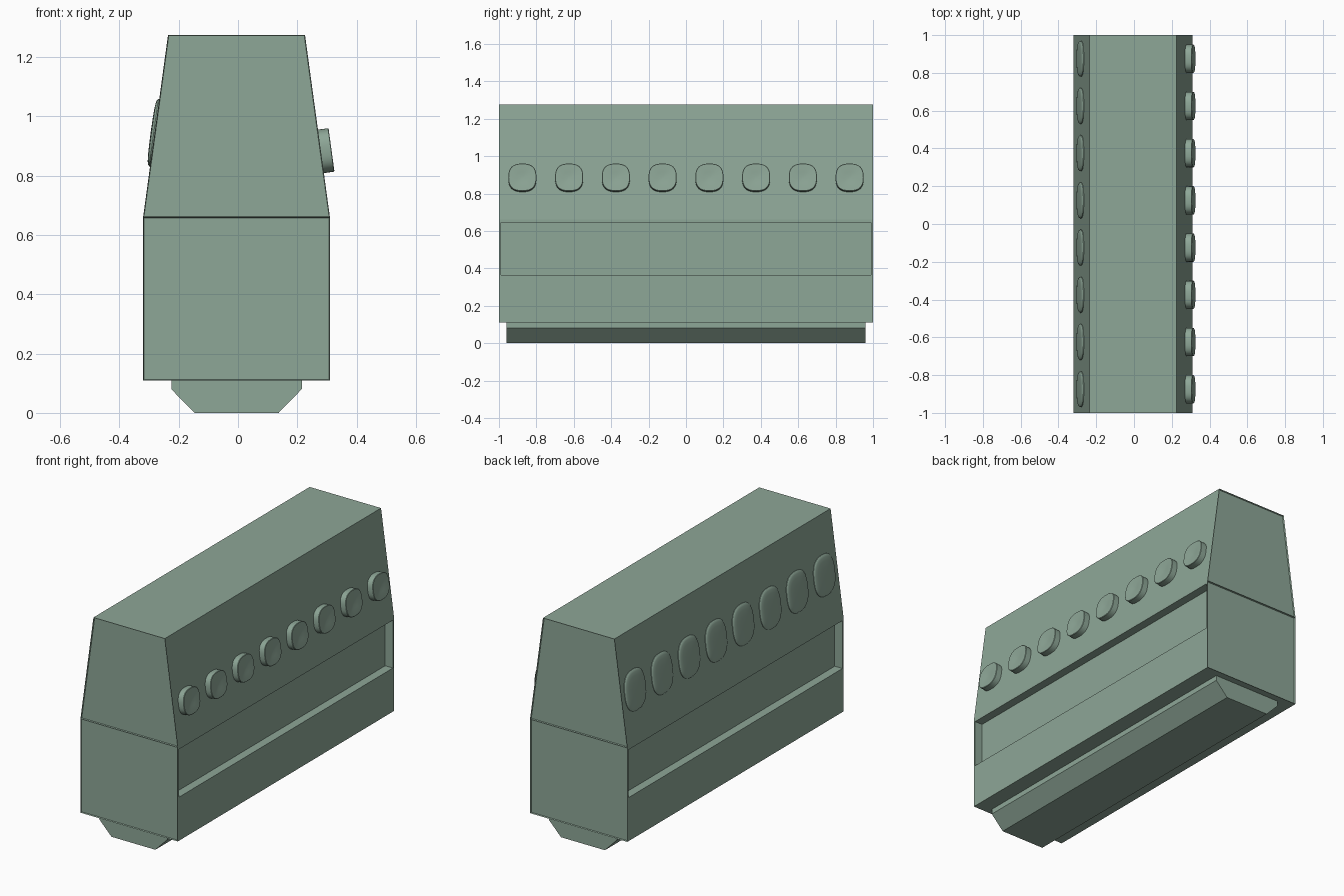
import bpy, bmesh, math
from mathutils import Vector

if "Cube" in bpy.data.objects:
    bpy.data.objects.remove(bpy.data.objects["Cube"])

green = bpy.data.materials.new("sage_green")
green.diffuse_color = (0.27, 0.385, 0.31, 1)
green.use_nodes = True
green.node_tree.nodes["Principled BSDF"].inputs["Base Color"].default_value = green.diffuse_color
CX = -0.005          # centre line of the casing
HALF = 0.315         # half width of the casing
TOP_HALF = 0.231     # half width at the top
Z0, Z1, Z2 = 0.11, 0.66, 1.275


def finish(bm, name):
    bmesh.ops.recalc_face_normals(bm, faces=bm.faces)
    mesh = bpy.data.meshes.new(name)
    bm.to_mesh(mesh)
    bm.free()
    ob = bpy.data.objects.new(name, mesh)
    bpy.context.collection.objects.link(ob)
    mesh.materials.append(green)
    return ob


def stacked_prism(rows, half_len):
    """Symmetric (half width, z) rows extruded along y, one end face per level."""
    bm = bmesh.new()
    rings = [[bm.verts.new((CX + sx * w, sy * half_len, z))
              for sx, sy in ((-1, -1), (1, -1), (1, 1), (-1, 1))] for w, z in rows]
    for a, b in zip(rings, rings[1:]):
        for i in range(4):
            j = (i + 1) % 4
            bm.faces.new((a[i], a[j], b[j], b[i]))
    bm.faces.new(rings[0][::-1])
    bm.faces.new(rings[-1])
    bmesh.ops.recalc_face_normals(bm, faces=bm.faces)
    return bm


# casing with slightly sunken end panels
bm = stacked_prism([(HALF, Z0), (HALF, Z1), (TOP_HALF, Z2)], 1.0)
ends = [f for f in bm.faces if abs(f.normal.y) > 0.9]
bmesh.ops.inset_individual(bm, faces=ends, thickness=0.004, depth=-0.008)
casing = finish(bm, "casing")

# long side recesses
for side, label in ((-1, "left"), (1, "right")):
    bm = bmesh.new()
    bmesh.ops.create_cube(bm, size=1)
    for v in bm.verts:
        v.co = Vector((CX + side * HALF + v.co.x * 0.10,
                       v.co.y * 1.98, 0.505 + v.co.z * 0.28))
    cutter = finish(bm, label + "_recess_cutter")
    cutter.hide_render = True
    cutter.hide_set(True)
    mod = casing.modifiers.new(label + "_recess", 'BOOLEAN')
    mod.object = cutter
    mod.operation = 'DIFFERENCE'
    mod.solver = 'EXACT'
bpy.context.view_layer.objects.active = casing
for mod in list(casing.modifiers):
    bpy.ops.object.modifier_apply(modifier=mod.name)
for label in ("left", "right"):
    bpy.data.objects.remove(bpy.data.objects[label + "_recess_cutter"])

# chamfered keel underneath
finish(stacked_prism([(0.142, 0), (0.22, 0.08), (0.22, Z0 + 0.01)], 0.96), "keel")


def button(name, side, y, z, ry, rz, rings, power=2.6, n=40):
    """Rounded-square button on a sloping side; rings are (scale, height)."""
    tilt = math.atan2(HALF - TOP_HALF, Z2 - Z1)
    out = Vector((side * math.cos(tilt), 0, math.sin(tilt)))
    up = Vector((-side * math.sin(tilt), 0, math.cos(tilt)))
    x = HALF - (z - Z1) * math.tan(tilt)
    base = Vector((CX + side * x, y, z))
    bm = bmesh.new()
    loops = []
    for s, h in rings:
        loop = []
        for i in range(n):
            c, d = math.cos(math.tau * i / n), math.sin(math.tau * i / n)
            a = math.copysign(abs(c) ** (2 / power), c) * ry * s
            b = math.copysign(abs(d) ** (2 / power), d) * rz * s
            loop.append(bm.verts.new(base + Vector((0, a, 0)) + up * b + out * h))
        loops.append(loop)
    for p, q in zip(loops, loops[1:]):
        for i in range(n):
            j = (i + 1) % n
            bm.faces.new((p[i], p[j], q[j], q[i]))
    bm.faces.new(loops[0])
    bm.faces.new(loops[-1])
    ob = finish(bm, name)
    bpy.ops.object.select_all(action='DESELECT')
    ob.select_set(True)
    bpy.context.view_layer.objects.active = ob
    bpy.ops.object.shade_smooth_by_angle(angle=math.radians(40))


# eight knobs on the right, eight low domed pads on the left
knob = [(1, -0.005), (1, 0.034), (0.97, 0.036), (0.7, 0.035), (0.4, 0.033), (0.12, 0.031)]
pad = [(1, -0.005), (1, 0.003), (0.96, 0.007), (0.87, 0.010), (0.7, 0.012), (0.4, 0.013), (0.1, 0.0135)]
for k in range(8):
    y = -0.875 + 0.25 * k
    button(f"right_knob_{k + 1}", 1, y, 0.882, 0.075, 0.074, knob)
    button(f"left_pad_{k + 1}", -1, y, 0.945, 0.095, 0.115, pad)
